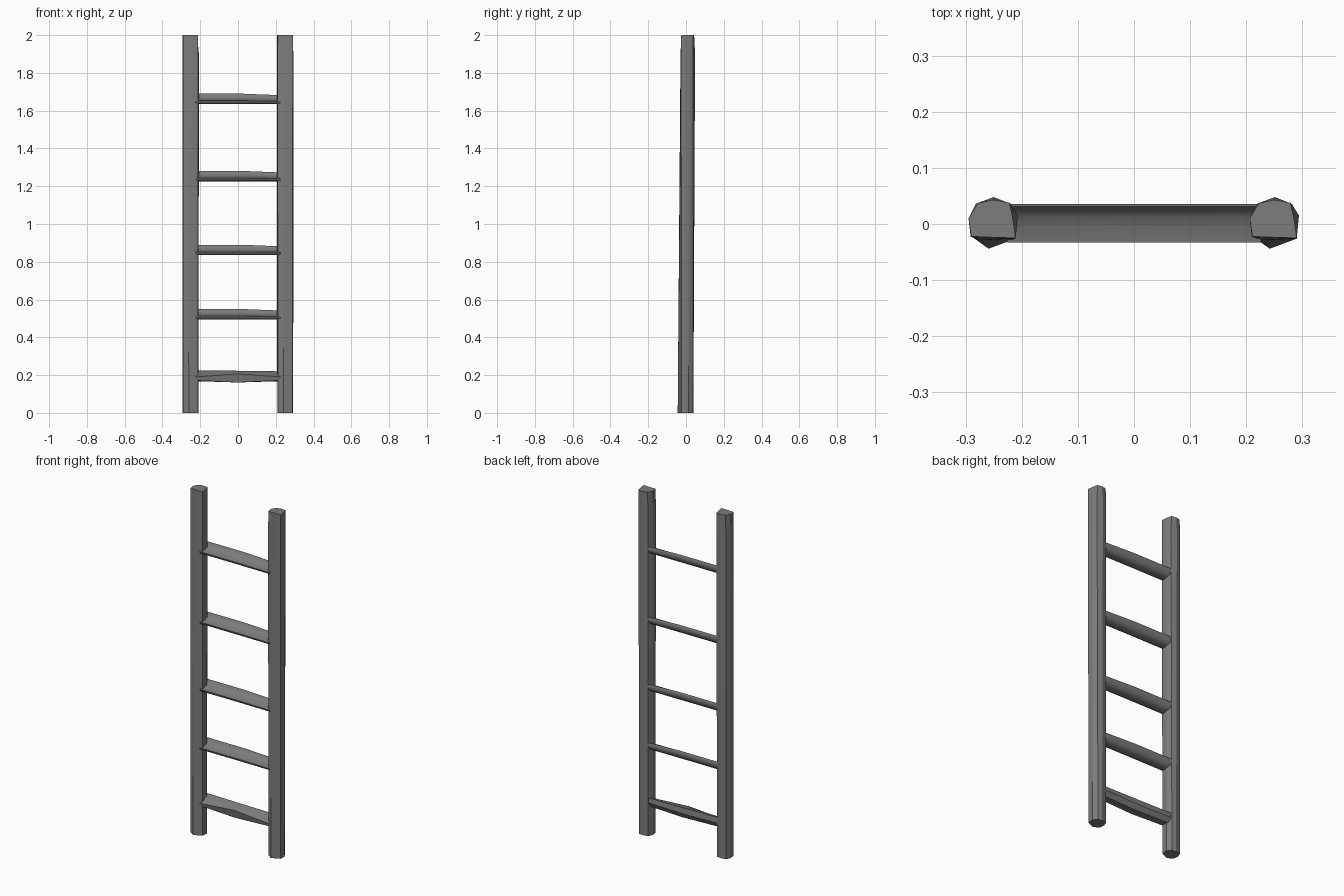
import bpy, bmesh, math

if "Cube" in bpy.data.objects:
    bpy.data.objects.remove(bpy.data.objects["Cube"])

grey = bpy.data.materials.new("weathered_grey")
grey.diffuse_color = (0.2, 0.2, 0.2, 1)
grey.use_nodes = True
grey.node_tree.nodes["Principled BSDF"].inputs["Base Color"].default_value = grey.diffuse_color


def loft(name, rings, angle):
    """Skin a list of equal-length rings and cap both ends."""
    bm = bmesh.new()
    loops = [[bm.verts.new(p) for p in ring] for ring in rings]
    n = len(loops[0])
    for a, b in zip(loops, loops[1:]):
        for i in range(n):
            j = (i + 1) % n
            bm.faces.new((a[i], a[j], b[j], b[i]))
    bm.faces.new(loops[0])
    bm.faces.new(loops[-1])
    bmesh.ops.recalc_face_normals(bm, faces=bm.faces)
    me = bpy.data.meshes.new(name)
    bm.to_mesh(me)
    bm.free()
    me.materials.append(grey)
    ob = bpy.data.objects.new(name, me)
    bpy.context.collection.objects.link(ob)
    bpy.ops.object.select_all(action='DESELECT')
    ob.select_set(True)
    bpy.context.view_layer.objects.active = ob
    bpy.ops.object.shade_smooth_by_angle(angle=math.radians(angle))
    return ob


# Side rails: rough-hewn posts, front ridge at the foot, back ridge near the top
sections = [
    (0.0, [(-.038, -.022), (-.007, -.044), (.04, -.023), (.043, .012),
           (.026, .037), (0, .039), (-.03, .036), (-.041, .008)]),
    (1.9, [(-.039, -.023), (-.02, -.029), (.041, -.026), (.045, .015),
           (.032, .036), (.002, .048), (-.03, .036), (-.043, .01)]),
    (2.0, [(-.038, -.022), (-.02, -.023), (.041, -.025), (.036, .01),
           (.03, .038), (0, .043), (-.026, .037), (-.043, .01)]),
]
for side, cx in (("left", -.252), ("right", .249)):
    loft(side + "_rail", [[(cx + x, y, z) for x, y in ring]
                          for z, ring in sections], 25)

# Upper rungs: round underneath, hollowed on top and tilted to the front
worn = [(-.033, .018), (-.03, .007), (-.018, .001), (0, 0), (.017, .004),
        (.029, .015), (.035, .03), (.036, .046), (.031, .055),
        (.025, .041), (.012, .03), (-.01, .022)]
for k, z0 in enumerate((.495, .835, 1.226, 1.635)):
    rings = []
    for x, s in ((-.226, 1.0), (.02, 1.0), (.226, .85)):
        rings.append([(x, y, z0 + z * s) for y, z in worn])
    loft("rung_%d" % (k + 2), rings, 50)

# Bottom rung: thicker faceted bar, swollen in the middle
ends = [(-.026, .172), (-.033, .19), (.0, .216), (.03, .226), (.035, .195), (.02, .168)]
mid = [(-.024, .161), (-.031, .207), (.0, .217), (.03, .223), (.035, .19), (.02, .161)]
low = [(y, z - .006 if z > .2 else z) for y, z in ends]
loft("rung_1", [[(x, y, z) for y, z in prof]
                for x, prof in ((-.226, ends), (0, mid), (.226, low))], 20)
